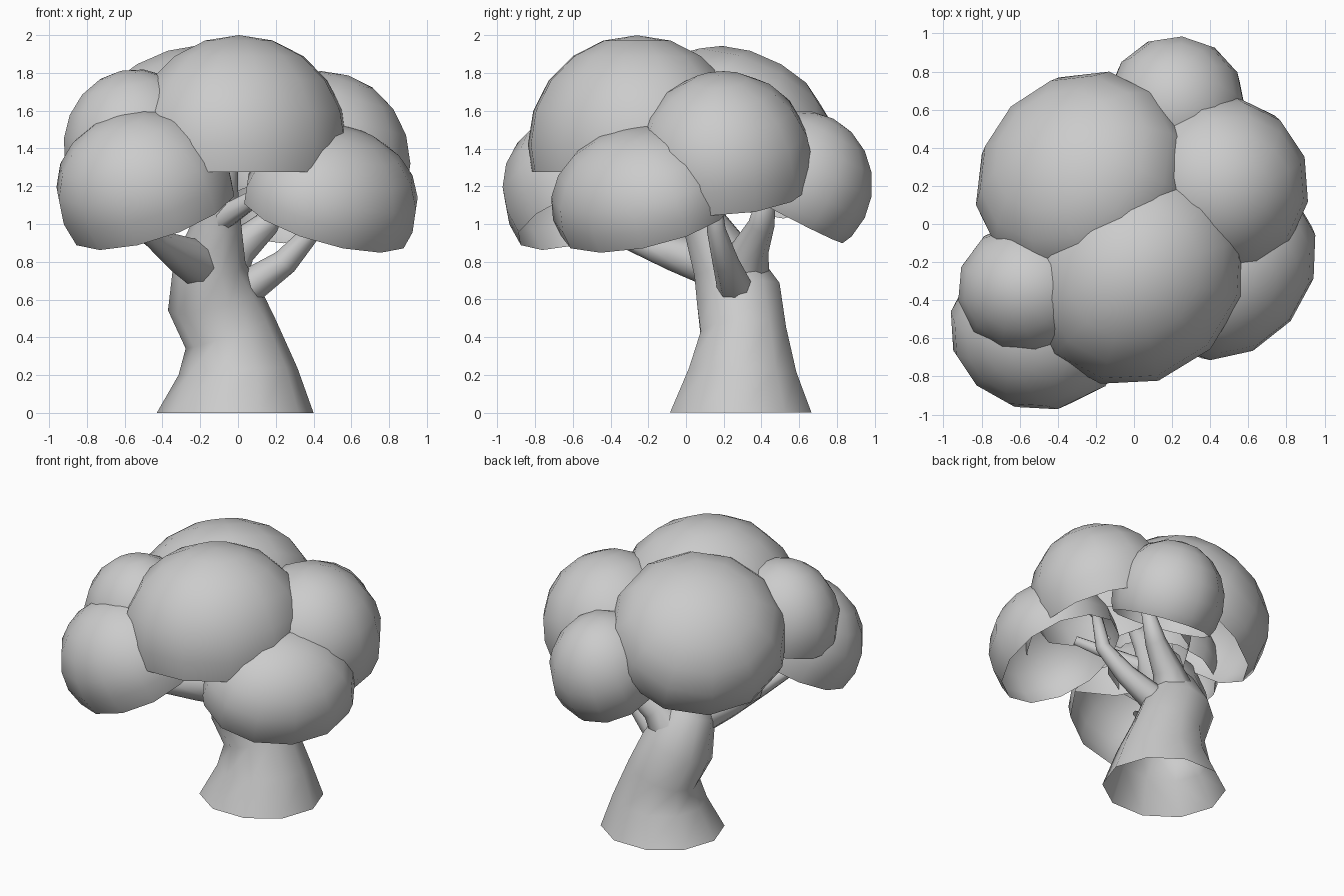
import bpy, bmesh
from math import radians, cos, sin, pi
from mathutils import Vector, Matrix

if "Cube" in bpy.data.objects:
    bpy.data.objects.remove(bpy.data.objects["Cube"])


def finish(name, bm):
    bmesh.ops.recalc_face_normals(bm, faces=bm.faces)
    me = bpy.data.meshes.new(name)
    bm.to_mesh(me)
    bm.free()
    ob = bpy.data.objects.new(name, me)
    bpy.context.collection.objects.link(ob)
    for p in me.polygons:
        p.use_smooth = True
    return ob


def dome(name, centre, radii, tilt, azimuth, cut=-0.24, local=False):
    """Open leaf shell: low-poly ellipsoid cut below its waist, leaning outward.
    With local=True the radii are (outward, sideways, axis) in the leaning frame."""
    bm = bmesh.new()
    bmesh.ops.create_uvsphere(bm, u_segments=12, v_segments=10, radius=1)
    bmesh.ops.bisect_plane(bm, geom=bm.verts[:] + bm.edges[:] + bm.faces[:],
                           plane_co=(0, 0, cut), plane_no=(0, 0, -1), clear_outer=True)
    lean = Matrix.Rotation(radians(azimuth), 4, 'Z') @ Matrix.Rotation(radians(tilt), 4, 'Y')
    scale = Matrix.Diagonal((*radii, 1))
    shape = lean @ scale if local else scale @ lean
    bmesh.ops.transform(bm, matrix=Matrix.Translation(centre) @ shape, verts=bm.verts)
    return finish(name, bm)


def limb(name, pts, sides=8, squash=1.0):
    """Tapered tube through (x, y, z, radius) points, open at the bottom."""
    bm = bmesh.new()
    rings = []
    for i, p in enumerate(pts):
        a = Vector(pts[max(i - 1, 0)][:3])
        b = Vector(pts[min(i + 1, len(pts) - 1)][:3])
        d = (b - a).normalized()
        if i == 0 and p[2] == 0:
            d = Vector((0, 0, 1))
        q = Vector((0, 0, 1)).rotation_difference(d)
        rings.append([bm.verts.new(Vector(p[:3]) + q @ Vector((
            p[3] * cos(2 * pi * k / sides), p[3] * squash * sin(2 * pi * k / sides), 0)))
            for k in range(sides)])
    for r, s in zip(rings, rings[1:]):
        for k in range(sides):
            n = (k + 1) % sides
            bm.faces.new((r[k], r[n], s[n], s[k]))
    bm.faces.new(rings[-1])
    return finish(name, bm)


# Foliage: centre, radii, lean angle, lean direction
dome("foliage_top", (0.005, -0.26, 1.42), (0.56, 0.62, 0.58), 0, -45, -0.25, True)
dome("foliage_back_left", (-0.26, 0.23, 1.43), (0.58, 0.60, 0.48), 35, 135, -0.2, True)
dome("foliage_left", (-0.54, -0.34, 1.41), (0.39, 0.36, 0.41), 12, 190)
dome("foliage_right", (0.44, 0.20, 1.32), (0.48, 0.48, 0.49), 18, -10, -0.28)
dome("foliage_front_right", (0.49, -0.23, 1.11), (0.44, 0.52, 0.41), 24, -40, -0.24, True)
dome("foliage_front_left", (-0.49, -0.54, 1.17), (0.48, 0.44, 0.44), 27, 225, -0.30)
dome("foliage_back", (0.22, 0.61, 1.21), (0.37, 0.38, 0.39), 27, 85, -0.45)

# Trunk, flared at the ground and bending left then forward
limb("trunk", [(-0.015, 0.29, 0, 0.415), (0.0, 0.30, 0.22, 0.315), (-0.04, 0.305, 0.42, 0.25),
               (-0.13, 0.28, 0.61, 0.25), (-0.15, 0.20, 0.80, 0.19), (-0.11, 0.10, 1.0, 0.13),
               (-0.09, 0.03, 1.2, 0.09), (-0.05, -0.1, 1.5, 0.05)], 10, 0.95)

# Branches
limb("branch_right", [(-0.08, 0.28, 0.58, 0.11), (0.09, 0.25, 0.69, 0.09), (0.25, 0.21, 0.80, 0.07),
                      (0.40, 0.16, 0.97, 0.05), (0.45, 0.14, 1.25, 0.03)])
limb("branch_front_left", [(-0.19, 0.16, 0.78, 0.13), (-0.31, -0.05, 0.84, 0.10),
                           (-0.43, -0.28, 0.91, 0.06), (-0.52, -0.45, 0.98, 0.04),
                           (-0.56, -0.65, 1.18, 0.02)])
limb("branch_left", [(-0.30, -0.05, 0.84, 0.08), (-0.45, -0.14, 0.92, 0.055), (-0.52, -0.25, 1.3, 0.03)])
limb("branch_back", [(-0.12, 0.29, 0.68, 0.16), (0.0, 0.34, 0.87, 0.10), (0.15, 0.40, 1.0, 0.07),
                     (0.26, 0.44, 1.2, 0.04)])
limb("branch_front_right", [(-0.10, 0.05, 1.02, 0.07), (0.06, -0.08, 1.12, 0.05), (0.32, -0.22, 1.22, 0.03)])
